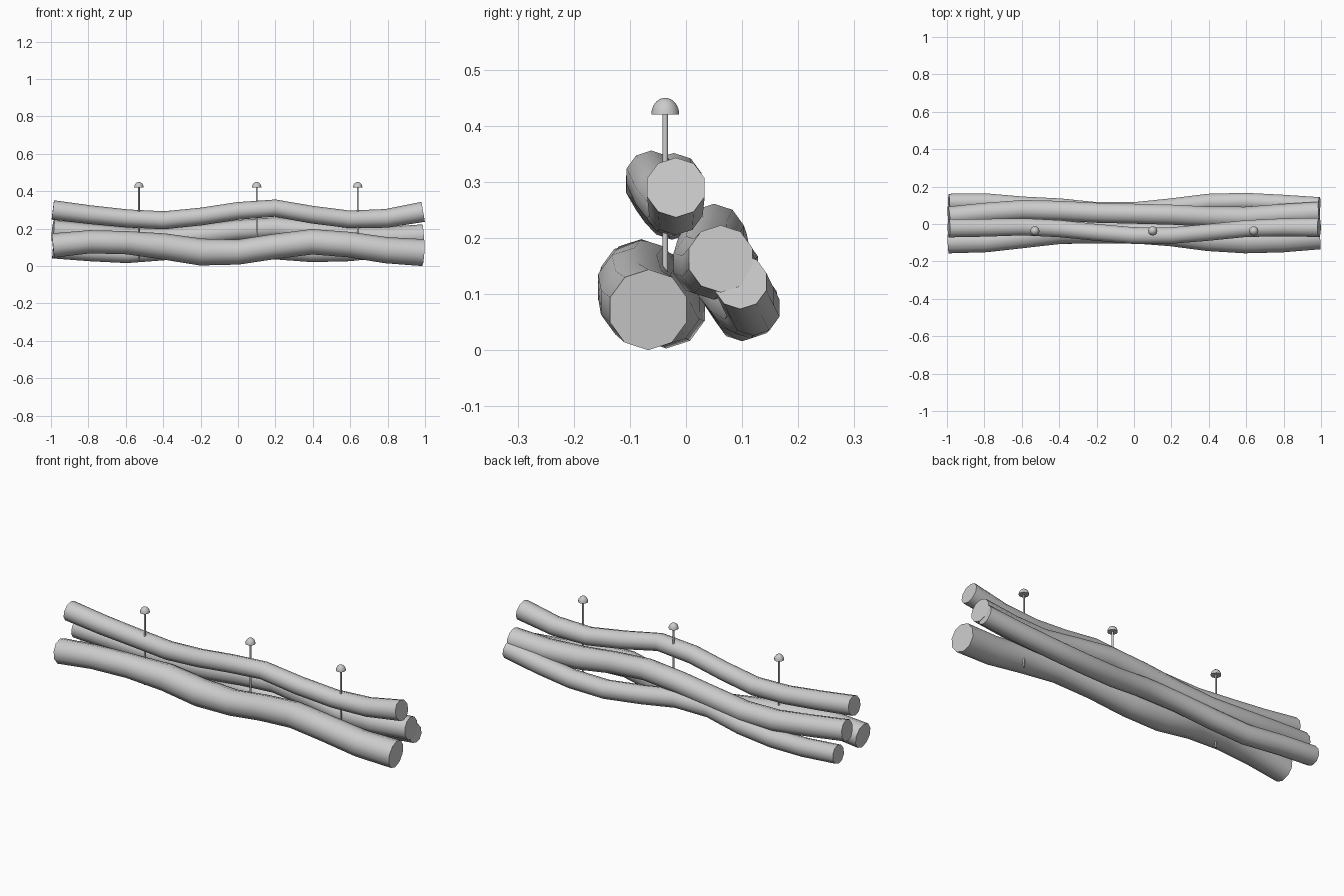
import bpy
import bmesh
import math
from mathutils import Vector

cube = bpy.data.objects.get("Cube")
if cube:
    bpy.data.objects.remove(cube, do_unlink=True)

# One plain grey for everything
grey = bpy.data.materials.new("plain grey")
grey.use_nodes = True
colour = (0.6, 0.6, 0.6, 1)
grey.diffuse_color = colour
grey.node_tree.nodes["Principled BSDF"].inputs["Base Color"].default_value = colour

LOG_SIDES = 10
PIN_SIDES = 12


def finish(name, bm):
    """Turn a bmesh into a smooth shaded object with crisp ends."""
    bmesh.ops.recalc_face_normals(bm, faces=bm.faces)
    mesh = bpy.data.meshes.new(name)
    bm.to_mesh(mesh)
    bm.free()
    mesh.materials.append(grey)
    obj = bpy.data.objects.new(name, mesh)
    bpy.context.collection.objects.link(obj)
    bpy.ops.object.select_all(action="DESELECT")
    obj.select_set(True)
    bpy.context.view_layer.objects.active = obj
    bpy.ops.object.shade_smooth_by_angle(angle=math.radians(45))
    return obj


def skin(bm, rings):
    """Join successive rings with quads and cap both ends."""
    for low, high in zip(rings, rings[1:]):
        for i in range(len(low)):
            j = (i + 1) % len(low)
            bm.faces.new((low[i], low[j], high[j], high[i]))
    bm.faces.new(rings[0])
    bm.faces.new(rings[-1])


def make_log(name, depths, heights, radii):
    """Wavy log along x, with rings square to its path."""
    last = len(depths) - 1
    path = [Vector((0.99 * (2 * i / last - 1), y, z))
            for i, (y, z) in enumerate(zip(depths, heights))]
    bm = bmesh.new()
    rings = []
    for i, centre in enumerate(path):
        along = (path[min(i + 1, last)] - path[max(i - 1, 0)]).normalized()
        side = Vector((0, 0, 1)).cross(along).normalized()
        up = along.cross(side)
        ring = []
        for k in range(LOG_SIDES):
            a = math.tau * (k + 0.5) / LOG_SIDES
            ring.append(bm.verts.new(
                centre + radii[i] * (side * math.cos(a) + up * math.sin(a))))
        rings.append(ring)
    skin(bm, rings)
    return finish(name, bm)


def make_turned(name, x, y, profile):
    """Upright turned part from (radius, height) pairs."""
    bm = bmesh.new()
    rings = []
    for r, z in profile:
        angles = [math.tau * k / PIN_SIDES for k in range(PIN_SIDES)]
        rings.append([bm.verts.new((x + r * math.cos(a), y + r * math.sin(a), z))
                      for a in angles])
    skin(bm, rings)
    return finish(name, bm)


# Four intertwined logs
make_log("front_log",
         (-.095, -.092, -.07, -.04, -.035, -.04, -.055, -.08, -.092, -.085, -.067),
         (.11, .13, .125, .105, .075, .075, .105, .13, .115, .085, .072),
         (.065, .062, .062, .07, .072, .067, .067, .068, .068, .07, .072))
make_log("top_log",
         (-.022, -.02, -.015, -.025, -.045, -.062, -.062, -.045, -.025, -.018, -.018),
         (.3, .275, .255, .245, .265, .295, .31, .275, .25, .255, .29),
         (.052, .05, .048, .048, .047, .047, .046, .047, .047, .05, .054))
make_log("middle_log",
         (.04, .06, .075, .07, .06, .055, .05, .04, .035, .05, .062),
         (.19, .17, .15, .145, .165, .19, .205, .185, .155, .15, .163),
         [.056] * 8 + [.06] * 3)
make_log("rear_log",
         (.115, .117, .1, .09, .07, .07, .09, .115, .12, .11, .097),
         (.09, .075, .065, .08, .11, .11, .085, .07, .075, .095, .122),
         [.049] * 11)

# Three pins with domed caps
PIN_Y = -.037
dome = [(.025 * math.cos(t), .42 + .03 * math.sin(t))
        for t in (math.pi / 2 * k / 5 * .95 for k in range(6))]
for n, x in enumerate((-.53, .1, .64), 1):
    make_turned(f"pin_shaft_{n}", x, PIN_Y, [(.005, .03), (.005, .425)])
    make_turned(f"pin_cap_{n}", x, PIN_Y, dome)
